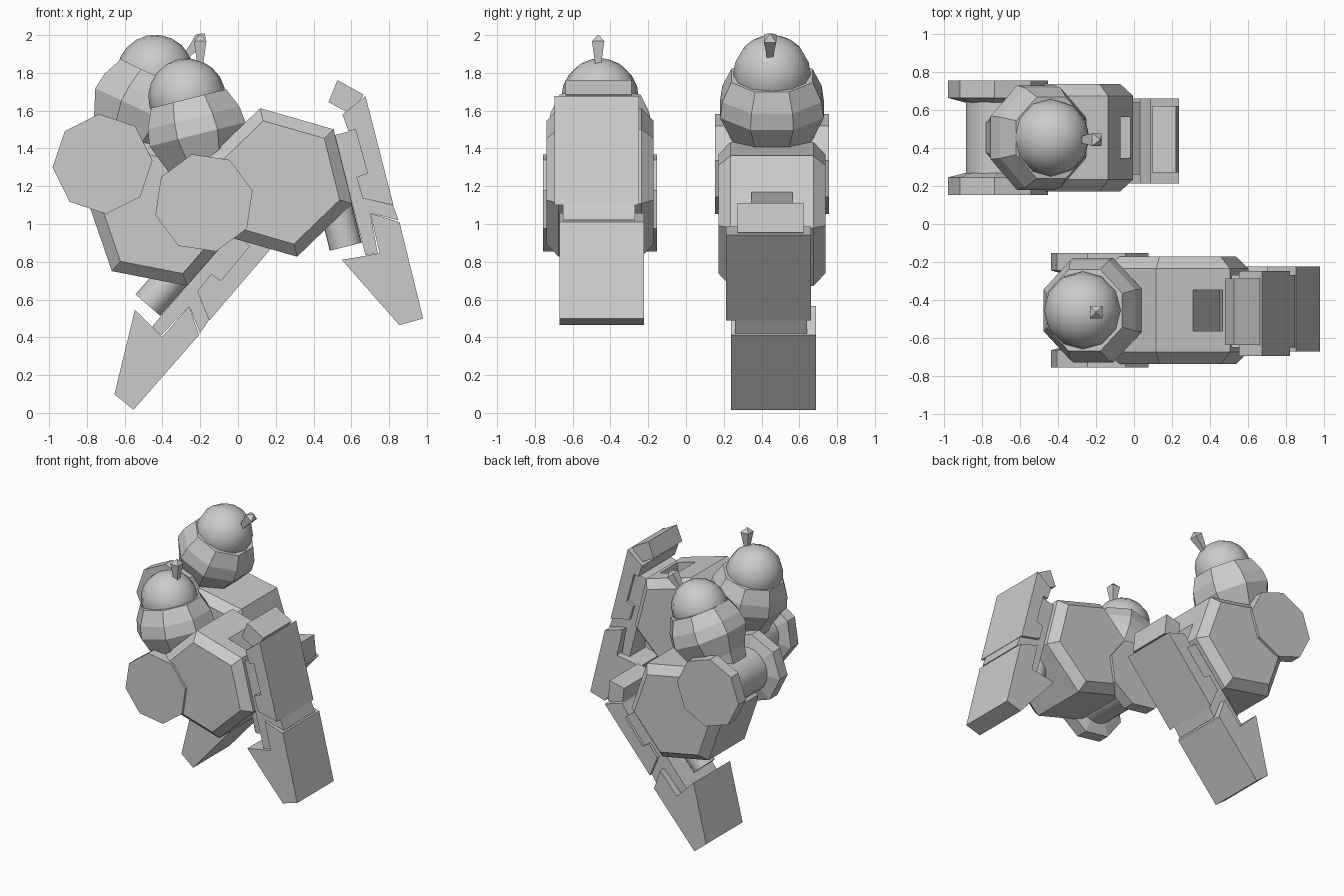
import bpy, bmesh
from math import radians, cos, sin
from mathutils import Matrix, Vector

cube = bpy.data.objects.get("Cube")
if cube:
    bpy.data.objects.remove(cube, do_unlink=True)

GREY = (0.6, 0.6, 0.6, 1)
mat = bpy.data.materials.new("plain grey")
mat.use_nodes = True
mat.diffuse_color = GREY
mat.node_tree.nodes["Principled BSDF"].inputs["Base Color"].default_value = GREY

SIDE = Matrix.Rotation(radians(90), 4, 'X')   # profile x,y becomes world x,z
HEX = Vector((0.215, 0, 1.22))                # body centre
JOINT = Vector((-0.18, 0, 1.112))             # neck joint centre
TILT = 14                                     # shared lean in degrees


def move(x, y, z):
    return Matrix.Translation((x, y, z))


def turn(angle):
    return Matrix.Rotation(radians(angle), 4, 'Y')


def ngon(count, radius, start):
    step = 360 / count
    return [(radius * cos(radians(start + i * step)),
             radius * sin(radians(start + i * step))) for i in range(count)]


def finish(name, bm, matrix, smooth=False):
    bmesh.ops.recalc_face_normals(bm, faces=bm.faces)
    bm.transform(matrix)
    mesh = bpy.data.meshes.new(name)
    bm.to_mesh(mesh)
    bm.free()
    mesh.materials.append(mat)
    obj = bpy.data.objects.new(name, mesh)
    bpy.context.collection.objects.link(obj)
    if smooth:
        bpy.ops.object.select_all(action='DESELECT')
        obj.select_set(True)
        bpy.context.view_layer.objects.active = obj
        bpy.ops.object.shade_smooth_by_angle(angle=radians(40))
    return obj


def loft(name, profile, levels, matrix, smooth=False):
    """Stack scaled copies of a profile at the given heights."""
    bm = bmesh.new()
    rings = [[bm.verts.new((x * s, y * s, h)) for x, y in profile]
             for h, s in levels]
    n = len(profile)
    for low, high in zip(rings, rings[1:]):
        for i in range(n):
            j = (i + 1) % n
            bm.faces.new((low[i], low[j], high[j], high[i]))
    bm.faces.new(rings[0][::-1])
    bm.faces.new(rings[-1])
    return finish(name, bm, matrix, smooth)


def plate(name, outline, half, shift, matrix):
    return loft(name, outline, [(shift - half, 1), (shift + half, 1)],
                matrix @ SIDE)


LOWER = [(.55, .81), (.75, .845), (.70, 1.057), (.855, 1.01),
         (.98, .50), (.855, .464)]
UPPER = [(.675, 1.677), (.823, 1.10), (.66, 1.136), (.627, 1.248),
         (.685, 1.27), (.622, 1.50), (.585, 1.49), (.553, 1.58)]
INNER = [(.51, 1.47), (.622, 1.50), (.685, 1.27), (.627, 1.248),
         (.66, 1.136), (.82, 1.10), (.85, 1.02), (.70, 1.057),
         (.74, .845), (.675, .835)]
BLOCK = [(.526, 1.762), (.665, 1.685), (.60, 1.58), (.479, 1.645)]
WEDGE = [(.30, 1.64), (.31, 1.56), (.45, 1.32), (.475, 1.60)]


def build(tag, body, head):
    # Six-sided body with chamfered flanks
    centre = body @ Matrix.Translation(HEX)
    hull = loft(tag + "_body", ngon(6, .405, -TILT - 2),
                [(-.283, .83), (-.22, 1), (.22, 1), (.283, .83)],
                centre @ SIDE)

    # Sloped pocket in the upper face
    cutter = plate("pocket_cutter", WEDGE, .108, 0, body)
    cutter.hide_render = True
    cut = hull.modifiers.new("pocket", 'BOOLEAN')
    cut.object = cutter
    cut.solver = 'EXACT'
    bpy.context.view_layer.objects.active = hull
    bpy.ops.object.modifier_apply(modifier=cut.name)
    bpy.data.objects.remove(cutter, do_unlink=True)

    # Layered plates on the back of the body
    plate(tag + "_inner_plate", INNER, .19, 0.005, body)
    plate(tag + "_upper_plate", UPPER, .224, .018, body)
    plate(tag + "_lower_plate", LOWER, .224, -.008, body)
    plate(tag + "_end_block", BLOCK, .175, .008, body)

    # Round nozzle under the body
    loft(tag + "_nozzle", ngon(24, .087, 0), [(0, 1), (.3, 1)],
         body @ move(.57, 0, .88) @ turn(-TILT), True)

    # Neck joint: axle and two eight-sided discs
    joint = body @ Matrix.Translation(JOINT)
    loft(tag + "_axle", ngon(24, .17, 0), [(-.2, 1), (.2, 1)],
         joint @ SIDE, True)
    for label, side in (("front", 1), ("rear", -1)):
        loft(f"{tag}_{label}_disc", ngon(8, .265, TILT),
             [(side * .185, .65), (side * .21, 1), (side * .302, 1)],
             joint @ SIDE)

    # Head collar
    neck = head @ Matrix.Translation(JOINT) @ turn(-TILT) @ move(.055, 0, 0)
    squash = Matrix.Diagonal((1, 1.05, 1, 1))
    loft(tag + "_collar", ngon(8, 1 / cos(radians(22.5)), 22.5),
         [(.12, .18), (.21, .2), (.36, .262), (.45, .25), (.555, .205)],
         neck @ squash)

    # Dome
    bm = bmesh.new()
    bmesh.ops.create_uvsphere(bm, u_segments=12, v_segments=10, radius=.205)
    finish(tag + "_dome", bm, neck @ move(-.007, 0, .565), True)

    # Antenna with a pointed tip
    loft(tag + "_antenna", ngon(4, 1.414, 45),
         [(-.04, .016), (0, .018), (.105, .033), (.137, .003)],
         head @ move(-.2, -.01, 1.863))


# Two matching units in different poses
near = move(0, -.455, 0)
build("front_unit", near, near)
build("rear_unit",
      move(-.402, .455, 1.056) @ turn(55) @ Matrix.Translation(-HEX),
      move(-.72, .455, 1.305) @ turn(39) @ Matrix.Translation(-JOINT))
